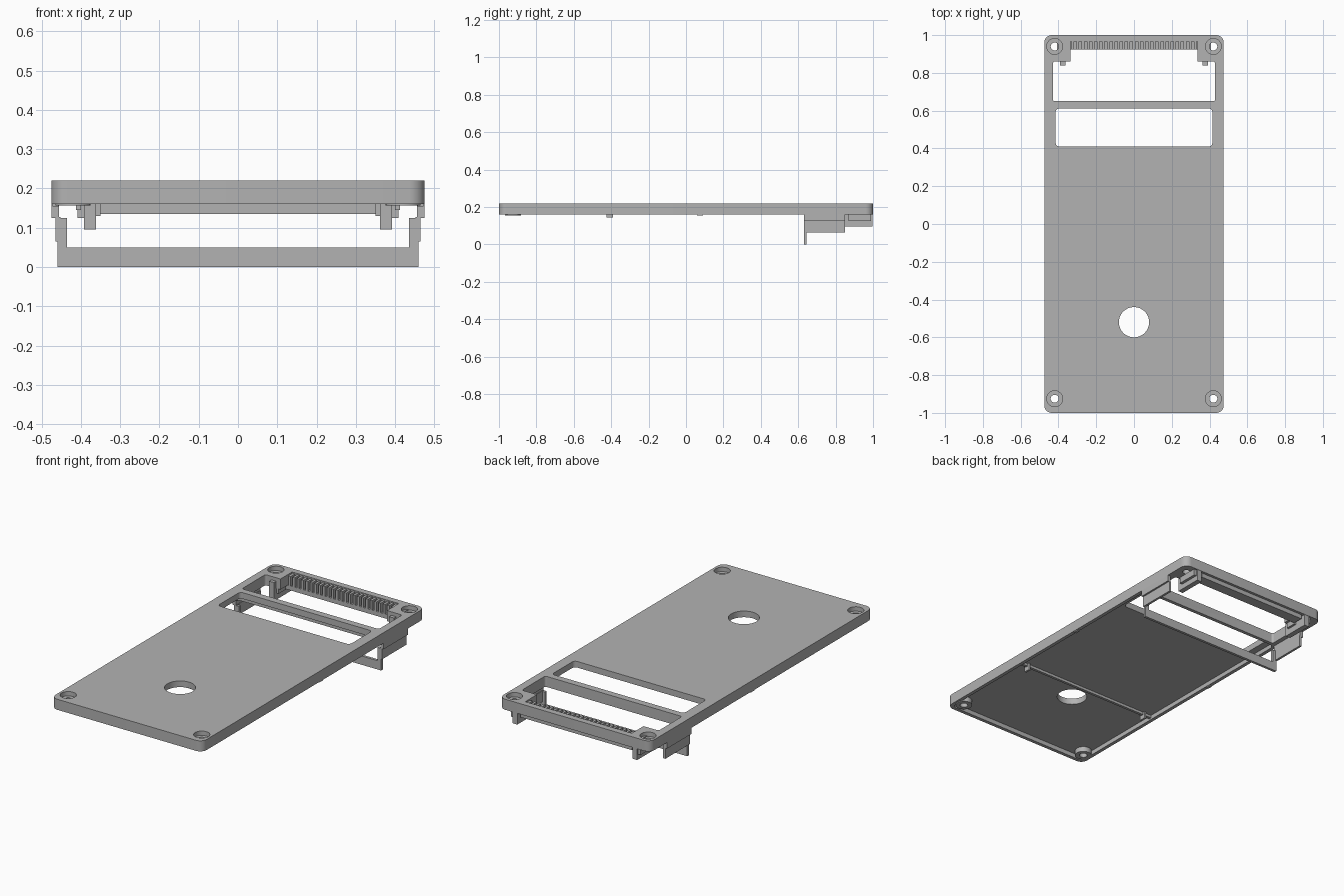
import bpy, bmesh, math

old = bpy.data.objects.get("Cube")
if old:
    bpy.data.objects.remove(old, do_unlink=True)

grey = bpy.data.materials.new("plain grey")
grey.use_nodes = True
colour = (0.45, 0.45, 0.45, 1)
grey.diffuse_color = colour
grey.node_tree.nodes["Principled BSDF"].inputs["Base Color"].default_value = colour


def rounded(x0, x1, y0, y1, r, steps=8):
    """Outline of a rounded rectangle."""
    pts = []
    corners = [(x1 - r, y1 - r), (x0 + r, y1 - r), (x0 + r, y0 + r), (x1 - r, y0 + r)]
    for q, (cx, cy) in enumerate(corners):
        for i in range(steps + 1):
            a = math.pi / 2 * (q + i / steps)
            pts.append((cx + r * math.cos(a), cy + r * math.sin(a)))
    return pts


def circle(cx, cy, r, n=40):
    return [(cx + r * math.cos(2 * math.pi * i / n),
             cy + r * math.sin(2 * math.pi * i / n)) for i in range(n)]


def prism(name, outline, z0, z1):
    """Extrude a flat outline between two heights."""
    bm = bmesh.new()
    face = bm.faces.new([bm.verts.new((x, y, z0)) for x, y in outline])
    up = bmesh.ops.extrude_face_region(bm, geom=[face])
    moved = [v for v in up["geom"] if isinstance(v, bmesh.types.BMVert)]
    bmesh.ops.translate(bm, verts=moved, vec=(0, 0, z1 - z0))
    bmesh.ops.recalc_face_normals(bm, faces=bm.faces)
    mesh = bpy.data.meshes.new(name)
    bm.to_mesh(mesh)
    bm.free()
    mesh.materials.append(grey)
    ob = bpy.data.objects.new(name, mesh)
    bpy.context.collection.objects.link(ob)
    return ob


def box(name, x0, x1, y0, y1, z0, z1):
    return prism(name, [(x0, y0), (x1, y0), (x1, y1), (x0, y1)], z0, z1)


def cut(target, cutter):
    """Subtract a cutter, bake the result and discard the cutter."""
    mod = target.modifiers.new("cut", "BOOLEAN")
    mod.operation, mod.solver, mod.object = "DIFFERENCE", "EXACT", cutter
    graph = bpy.context.evaluated_depsgraph_get()
    mesh = bpy.data.meshes.new_from_object(target.evaluated_get(graph))
    target.modifiers.clear()
    target.data = mesh
    bpy.data.objects.remove(cutter, do_unlink=True)


TOP, RIM, SKIN = 0.22, 0.16, 0.185

# Cover plate with a shallow hollow underneath
cover = prism("cover_plate", rounded(-0.475, 0.475, -1, 1, 0.04), RIM, TOP)
cut(cover, prism("hollow", rounded(-0.455, 0.455, -0.98, 0.63, 0.03), RIM - 0.05, SKIN))

# Windows and round opening
cut(cover, prism("front_window", rounded(-0.415, 0.415, 0.41, 0.612, 0.02), 0.1, 0.3))
cut(cover, prism("back_window", rounded(-0.43, 0.43, 0.65, 0.86, 0.012), 0.1, 0.3))
cut(cover, box("comb_recess", -0.335, 0.335, 0.84, 0.965, 0.1, 0.3))
cut(cover, prism("button_hole", circle(0, -0.52, 0.08, 64), 0.1, 0.3))

# Countersunk screw holes with bosses below the front pair
for side in (-1, 1):
    x = side * 0.42
    for y in (-0.925, 0.94):
        cut(cover, prism("screw_seat", circle(x, y, 0.042), 0.195, 0.3))
        cut(cover, prism("screw_hole", circle(x, y, 0.021), 0.1, 0.3))
    boss = prism("screw_boss", circle(x, -0.925, 0.044), 0.156, SKIN + 0.004)
    cut(boss, prism("screw_hole", circle(x, -0.925, 0.021), 0.1, 0.3))

# Comb of vent ribs standing on a ledge at the back
box("comb_ledge", -0.35, 0.35, 0.925, 0.985, 0.135, RIM)
RIBS = 25
for i in range(RIBS):
    x = -0.324 + 0.648 * i / (RIBS - 1)
    box("vent_rib", x - 0.007, x + 0.007, 0.925, 0.966, RIM - 0.002, TOP - 0.006)

# Strengthening rib under the plate
box("cross_rib", -0.455, 0.455, -0.415, -0.4, 0.17, SKIN + 0.002)


def side_box(name, side, xa, xb, y0, y1, z0, z1):
    box(name, min(side * xa, side * xb), max(side * xa, side * xb), y0, y1, z0, z1)


for side, label in ((1, "left"), (-1, "right")):
    # Hanging side walls and the posts of the cross bar
    side_box(label + "_upper_wall", side, 0.455, 0.475, 0.63, 0.85, 0.125, RIM + 0.002)
    side_box(label + "_lower_wall", side, 0.452, 0.465, 0.63, 0.85, 0.065, 0.127)
    side_box(label + "_post", side, 0.435, 0.459, 0.63, 0.645, 0, 0.125)
    # Legs and clips at the back corners
    side_box(label + "_back_leg", side, 0.362, 0.392, 0.84, 0.998, 0.095, TOP - 0.02)
    side_box(label + "_leg_web", side, 0.39, 0.408, 0.87, 0.99, 0.125, RIM + 0.002)
    side_box(label + "_clip", side, 0.35, 0.364, 0.865, 0.925, 0.13, RIM + 0.002)
    # Small locating tabs along the rim
    side_box(label + "_rib_tab", side, 0.4, 0.412, -0.425, -0.39, 0.145, SKIN + 0.002)
    side_box(label + "_rim_tab", side, 0.457, 0.472, 0.06, 0.09, 0.154, RIM + 0.002)

# Low cross bar
box("cross_bar", -0.459, 0.459, 0.63, 0.645, 0, 0.05)

# Smooth the rounded walls, keep the edges crisp
bpy.ops.object.select_all(action="DESELECT")
for ob in (o for o in bpy.context.scene.objects if o.type == "MESH"):
    ob.select_set(True)
bpy.context.view_layer.objects.active = cover
bpy.ops.object.shade_smooth_by_angle(angle=math.radians(30))
